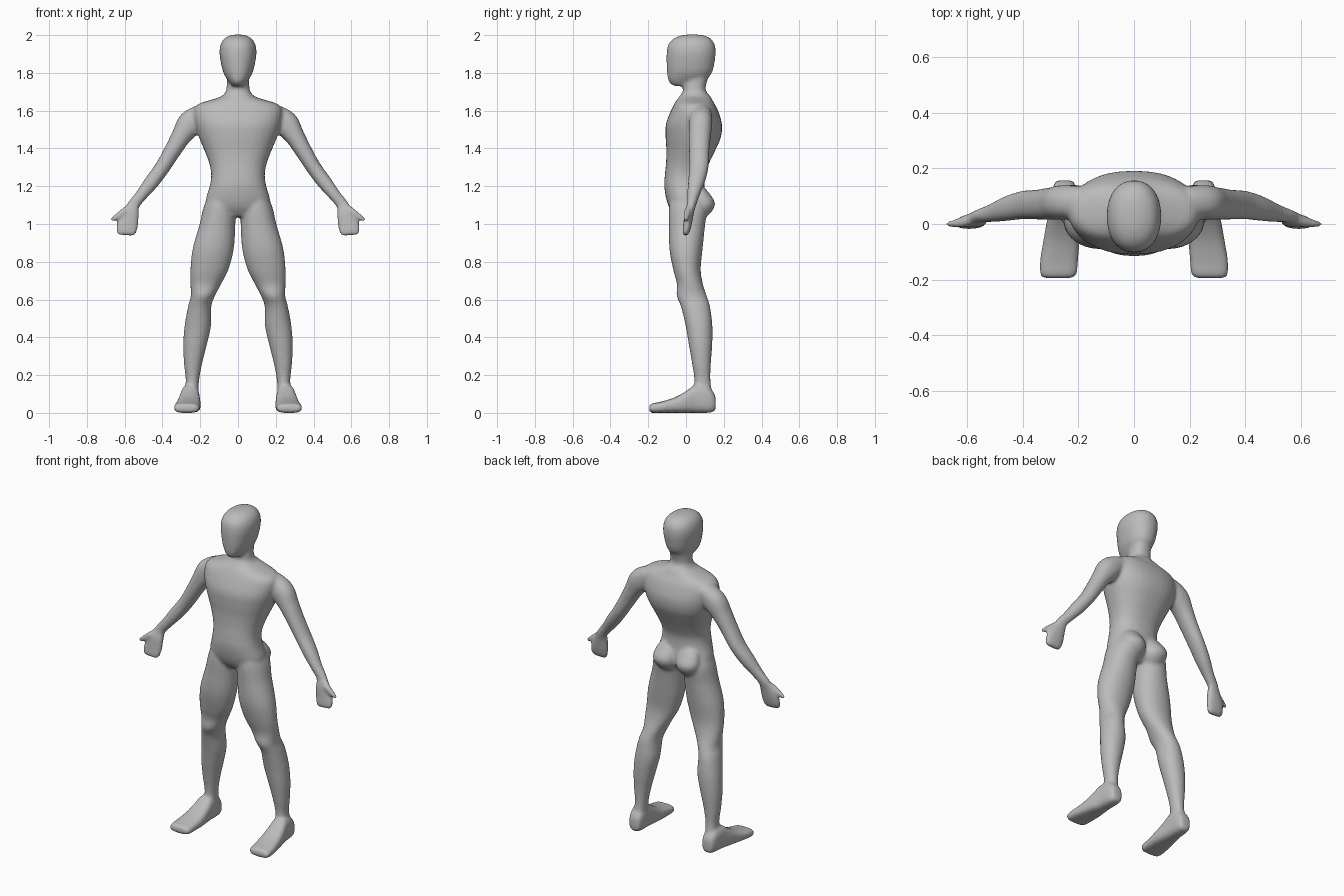
import bpy, bmesh, math
from mathutils import Vector

SEG = 32
bm = bmesh.new()


def spline(rows, steps=5):
    """Catmull-Rom interpolation of rows of numbers."""
    out = []
    n = len(rows)
    for i in range(n - 1):
        p0, p1, p2, p3 = rows[max(i - 1, 0)], rows[i], rows[i + 1], rows[min(i + 2, n - 1)]
        for s in range(steps):
            t = s / steps
            out.append([0.5 * (2 * b + (c - a) * t + (2 * a - 5 * b + 4 * c - d) * t * t
                               + (3 * b - a - 3 * c + d) * t ** 3)
                        for a, b, c, d in zip(p0, p1, p2, p3)])
    return out + [list(rows[-1])]


def loft(rings, power=2.2, side=1):
    """Closed skin through superellipse rings (centre, half axis u, half axis v)."""
    loops = []
    for c, u, v in rings:
        loop = []
        for k in range(SEG):
            a = 2 * math.pi * k / SEG
            ca, sa = math.cos(a), math.sin(a)
            p = (c + u * math.copysign(abs(ca) ** (2 / power), ca)
                 + v * math.copysign(abs(sa) ** (2 / power), sa))
            loop.append(bm.verts.new((p.x * side, p.y, p.z)))
        loops.append(loop)
    faces = [bm.faces.new(loops[0]), bm.faces.new(loops[-1])]
    for a, b in zip(loops, loops[1:]):
        for k in range(SEG):
            j = (k + 1) % SEG
            faces.append(bm.faces.new((a[k], a[j], b[j], b[k])))
    bmesh.ops.recalc_face_normals(bm, faces=faces)


def upright(rows):
    """Rows of z, x0, x1, y0, y1 -> horizontal rings."""
    return [(Vector(((a + b) / 2, (c + d) / 2, z)), Vector(((b - a) / 2, 0, 0)),
             Vector((0, (d - c) / 2, 0))) for z, a, b, c, d in spline(rows)]


def centred(rows):
    """Rows of z, half width, y0, y1."""
    return upright([(z, -w, w, a, b) for z, w, a, b in rows])


def forward(rows):
    """Rows of y, x0, x1, z0, z1 -> rings facing the front."""
    return [(Vector(((a + b) / 2, y, (c + d) / 2)), Vector(((b - a) / 2, 0, 0)),
             Vector((0, 0, (d - c) / 2))) for y, a, b, c, d in spline(rows)]


def tube(rows):
    """Rows of x, y, z, half width, half depth -> rings across the path."""
    pts = spline(rows)
    rings = []
    for i, (x, y, z, w, d) in enumerate(pts):
        p, q = pts[max(i - 1, 0)], pts[min(i + 1, len(pts) - 1)]
        n = Vector((p[2] - q[2], 0, q[0] - p[0])).normalized()
        rings.append((Vector((x, y, z)), n * w, Vector((0, d, 0))))
    return rings


# head
loft(centred([(1.73, .03, -.065, .06), (1.755, .05, -.092, .10), (1.80, .077, -.1, .137),
              (1.86, .092, -.103, .152), (1.91, .098, -.102, .157), (1.95, .092, -.094, .152),
              (1.98, .074, -.068, .132), (1.997, .045, -.03, .10), (2.003, .015, .01, .06)]))

# neck and torso
loft(centred([(1.80, .055, .0, .125), (1.73, .06, -.015, .105), (1.70, .066, -.018, .108),
              (1.675, .09, -.035, .13), (1.655, .15, -.05, .14), (1.635, .21, -.062, .152),
              (1.60, .235, -.08, .17), (1.53, .228, -.106, .19), (1.46, .207, -.108, .185),
              (1.39, .178, -.104, .155), (1.32, .152, -.106, .122), (1.26, .142, -.112, .10),
              (1.20, .15, -.115, .098), (1.13, .17, -.104, .105), (1.08, .165, -.085, .10),
              (1.04, .09, -.055, .06)]), 2.3)

leg = [(1.16, .04, .15, -.08, .09), (1.09, .015, .182, -.09, .115), (1.0, .014, .203, -.09, .102),
       (.87, .022, .24, -.088, .088), (.76, .05, .252, -.068, .078), (.68, .09, .252, -.048, .09),
       (.62, .122, .25, -.05, .11), (.56, .142, .265, -.026, .128), (.46, .143, .283, -.002, .14),
       (.36, .165, .29, .015, .139), (.26, .19, .286, .032, .132), (.17, .206, .277, .044, .13),
       (.08, .21, .285, .035, .145)]
foot = [(.157, .225, .275, .02, .08), (.145, .212, .287, .005, .11), (.11, .206, .296, 0, .14),
        (.05, .204, .303, 0, .148), (0, .2, .315, 0, .115), (-.06, .197, .326, 0, .082),
        (-.13, .2, .338, 0, .06), (-.18, .206, .338, 0, .05), (-.195, .222, .325, .008, .04)]
arm = [(.18, .08, 1.59, .05, .055), (.25, .078, 1.535, .068, .062), (.30, .073, 1.465, .053, .058),
       (.345, .07, 1.39, .045, .054), (.40, .068, 1.30, .04, .051), (.455, .056, 1.225, .039, .045),
       (.51, .04, 1.155, .032, .033), (.55, .03, 1.105, .032, .025), (.567, .017, 1.06, .045, .025),
       (.582, .01, 1.01, .056, .023), (.591, .002, .965, .056, .02), (.594, -.004, .94, .045, .013)]
thumb = [(.56, .022, 1.085, .024, .02), (.60, .008, 1.066, .022, .019),
         (.64, .002, 1.04, .016, .016), (.672, 0, 1.018, .009, .01)]
buttock = [(1.20, .05, .10, .05, .09), (1.17, .015, .135, .03, .118), (1.115, .008, .15, .03, .153),
           (1.07, .012, .14, .03, .14), (1.03, .04, .11, .04, .10)]

# limbs, both sides
for side in (1, -1):
    loft(upright(leg), 2.1, side)
    loft(upright(buttock), 2.0, side)
    loft(forward(foot), 2.9, side)
    loft(tube(arm), 2.2, side)
    loft(tube(thumb), 2.0, side)

mesh = bpy.data.meshes.new("body")
bm.to_mesh(mesh)
bm.free()
body = bpy.data.objects.new("body", mesh)
bpy.context.collection.objects.link(body)

# one grey colour
grey = bpy.data.materials.new("plain grey")
grey.diffuse_color = (.5, .5, .5, 1)
mesh.materials.append(grey)

# fuse the parts into one skin and soften the joins
fuse = body.modifiers.new("fuse", 'REMESH')
fuse.mode = 'VOXEL'
fuse.voxel_size = .009
fuse.use_smooth_shade = True
soft = body.modifiers.new("soften", 'SMOOTH')
soft.factor = .5
soft.iterations = 8
